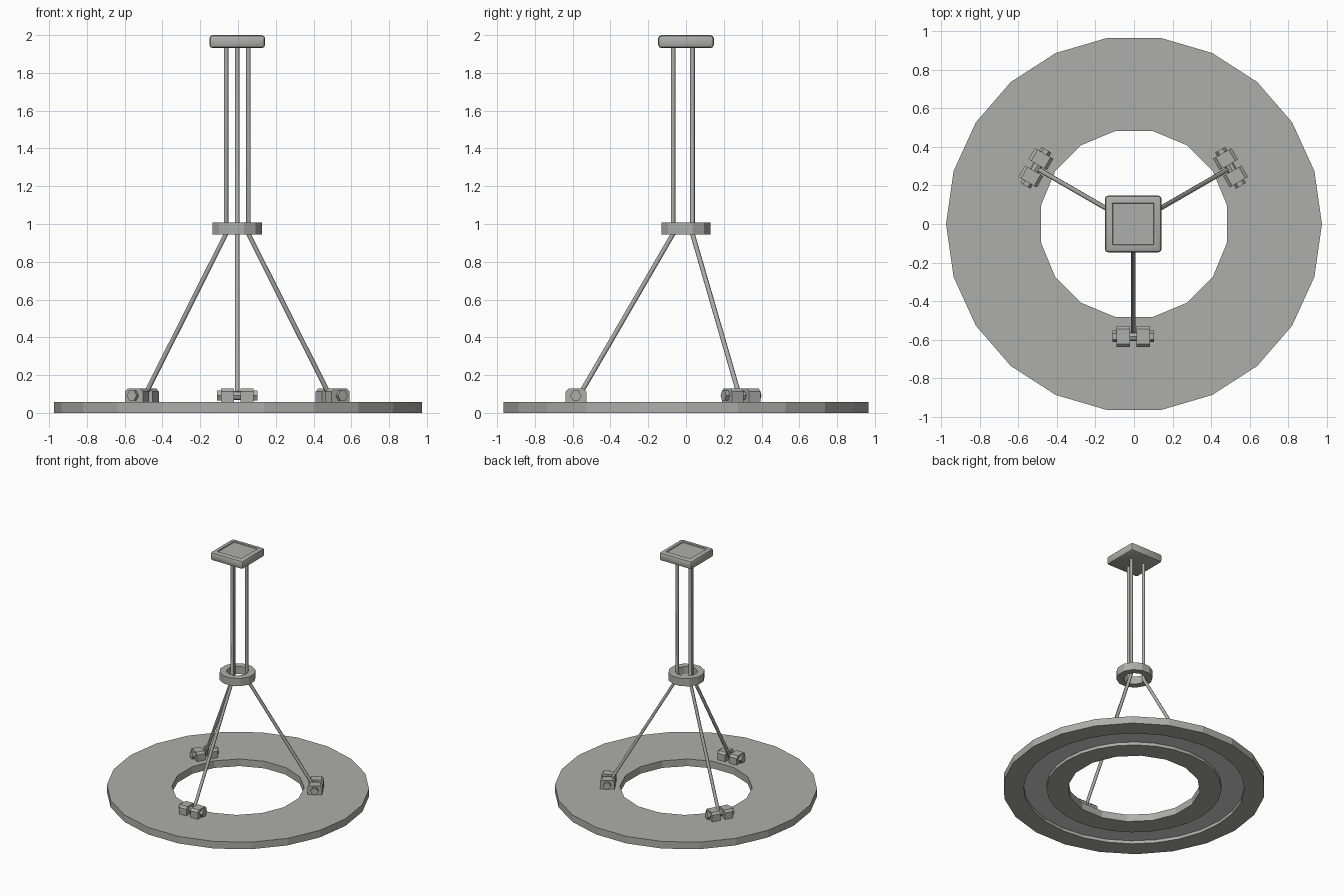
import bpy, bmesh, math
from mathutils import Vector, Matrix

if "Cube" in bpy.data.objects:
    bpy.data.objects.remove(bpy.data.objects["Cube"])

CX = -0.004          # axis of the hanging assembly


def material(name, v):
    m = bpy.data.materials.new(name)
    m.diffuse_color = (v[0], v[1], v[2], 1)
    m.use_nodes = True
    m.node_tree.nodes["Principled BSDF"].inputs["Base Color"].default_value = m.diffuse_color
    return m


METAL = material("grey metal", (0.42, 0.42, 0.41))
GLOW = material("pale diffuser", (0.68, 0.68, 0.67))


def make(name, bm, mat=METAL):
    bmesh.ops.recalc_face_normals(bm, faces=bm.faces)
    me = bpy.data.meshes.new(name)
    bm.to_mesh(me)
    bm.free()
    ob = bpy.data.objects.new(name, me)
    ob.data.materials.append(mat)
    bpy.context.collection.objects.link(ob)
    return ob


def activate(ob):
    bpy.ops.object.select_all(action='DESELECT')
    ob.select_set(True)
    bpy.context.view_layer.objects.active = ob


def smooth(ob, deg=40):
    activate(ob)
    bpy.ops.object.shade_smooth_by_angle(angle=math.radians(deg))


def disc(name, r, z0, z1, sides, turn=0.0):
    bm = bmesh.new()
    bmesh.ops.create_cone(bm, cap_ends=True, segments=sides, radius1=r, radius2=r, depth=z1 - z0)
    bmesh.ops.rotate(bm, verts=bm.verts, matrix=Matrix.Rotation(turn, 3, 'Z'))
    bmesh.ops.translate(bm, verts=bm.verts, vec=(0, 0, (z0 + z1) / 2))
    return make(name, bm)


def annulus(name, profile, sides, turn=0.0):
    # closed (radius, z) profile swept round the z axis
    bm = bmesh.new()
    rings = []
    for i in range(sides):
        a = turn + math.tau * i / sides
        rings.append([bm.verts.new((r * math.cos(a), r * math.sin(a), z)) for r, z in profile])
    n = len(profile)
    for i in range(sides):
        p, q = rings[i], rings[(i + 1) % sides]
        for j in range(n):
            k = (j + 1) % n
            bm.faces.new((p[j], q[j], q[k], p[k]))
    return make(name, bm)


def cut(ob, cutter):
    cutter.hide_render = True
    mod = ob.modifiers.new("cut", 'BOOLEAN')
    mod.operation = 'DIFFERENCE'
    mod.solver = 'EXACT'
    mod.object = cutter
    activate(ob)
    bpy.ops.object.modifier_apply(modifier=mod.name)
    bpy.data.objects.remove(cutter, do_unlink=True)


# Lamp ring with a light groove underneath
ring = disc("lamp_ring", 0.975, 0.0, 0.058, 22, math.pi / 2)
cut(ring, disc("hole_cutter", 0.492, -0.1, 0.2, 16, math.pi / 16))
cut(ring, annulus("groove_cutter", [(0.65, -0.05), (0.82, -0.05), (0.82, 0.025), (0.65, 0.025)], 28))
ring.data.materials.clear()
ring.data.materials.append(METAL)
ring.data.materials.append(GLOW)
for f in ring.data.polygons:
    f.material_index = 1 if (f.normal.z < -0.9 and f.center.z > 0.015) else 0

# Collar that gathers the rods
collar = annulus("collar", [(0.082, 0.945), (0.135, 0.945), (0.135, 1.008), (0.082, 1.008)], 12, math.pi / 12)
collar.location.x = CX

# Ceiling plate: rounded square with a shallow inset panel
bm = bmesh.new()
bmesh.ops.create_cube(bm, size=1, matrix=Matrix.Translation((0, 0, 1.9655)) @ Matrix.Diagonal((0.295, 0.295, 0.069, 1)))
bmesh.ops.bevel(bm, geom=list(bm.edges), offset=0.018, segments=2, profile=0.5, affect='EDGES')
top = max(bm.faces, key=lambda f: (round(f.normal.z, 3), f.calc_center_median().z))
bmesh.ops.inset_region(bm, faces=[top], thickness=0.03, depth=0)
bmesh.ops.inset_region(bm, faces=[top], thickness=0.003, depth=-0.007)
plate = make("ceiling_plate", bm)
plate.location.x = CX
smooth(plate)


def rod(name, points, radius):
    cu = bpy.data.curves.new(name, 'CURVE')
    cu.dimensions = '3D'
    cu.bevel_depth = radius
    cu.bevel_resolution = 2
    cu.use_fill_caps = True
    sp = cu.splines.new('POLY')
    sp.points.add(len(points) - 1)
    for p, co in zip(sp.points, points):
        p.co = (*co, 1)
    ob = bpy.data.objects.new(name, cu)
    bpy.context.collection.objects.link(ob)
    activate(ob)
    bpy.ops.object.convert(target='MESH')
    ob = bpy.context.view_layer.objects.active
    ob.data.materials.clear()
    ob.data.materials.append(METAL)
    smooth(ob, 60)
    return ob


def tangent_pin(bm, r, half, centre, sides):
    # cylinder lying along local x
    m = Matrix.Translation(centre) @ Matrix.Rotation(math.pi / 2, 4, 'Y')
    bmesh.ops.create_cone(bm, cap_ends=True, segments=sides, radius1=r, radius2=r, depth=half * 2, matrix=m)


def hinge(name):
    # two lugs, a pin and bolt heads, modelled at the front of the ring
    bm = bmesh.new()
    y0, y1, z0, z1, c = -0.638, -0.528, 0.056, 0.128, 0.016
    prof = [(y0, z0), (y1, z0), (y1, z1 - c), (y1 - c, z1), (y0 + c, z1), (y0, z1 - c)]
    for xa, xb in ((-0.086, -0.018), (0.018, 0.086)):
        a = [bm.verts.new((xa, y, z)) for y, z in prof]
        b = [bm.verts.new((xb, y, z)) for y, z in prof]
        bm.faces.new(a)
        bm.faces.new(b)
        for i in range(6):
            j = (i + 1) % 6
            bm.faces.new((a[i], a[j], b[j], b[i]))
    tangent_pin(bm, 0.025, 0.03, (0, -0.583, 0.092), 8)
    for s in (-1, 1):
        tangent_pin(bm, 0.030, 0.012, (s * 0.096, -0.583, 0.092), 6)
    return make(name, bm)


# Three bent rods and their hinges, 120 degrees apart
for i, side in enumerate(("front", "right", "left")):
    turn = Matrix.Rotation(math.tau * i / 3, 4, 'Z')
    shift = Matrix.Translation((CX, 0, 0))
    pts = [(0, -0.068, 1.94), (0, -0.068, 0.948), (0, -0.566, 0.09)]
    rod(side + "_rod", [(shift @ turn @ Vector(p)) for p in pts], 0.0125)
    hinge(side + "_hinge").matrix_world = shift @ turn
